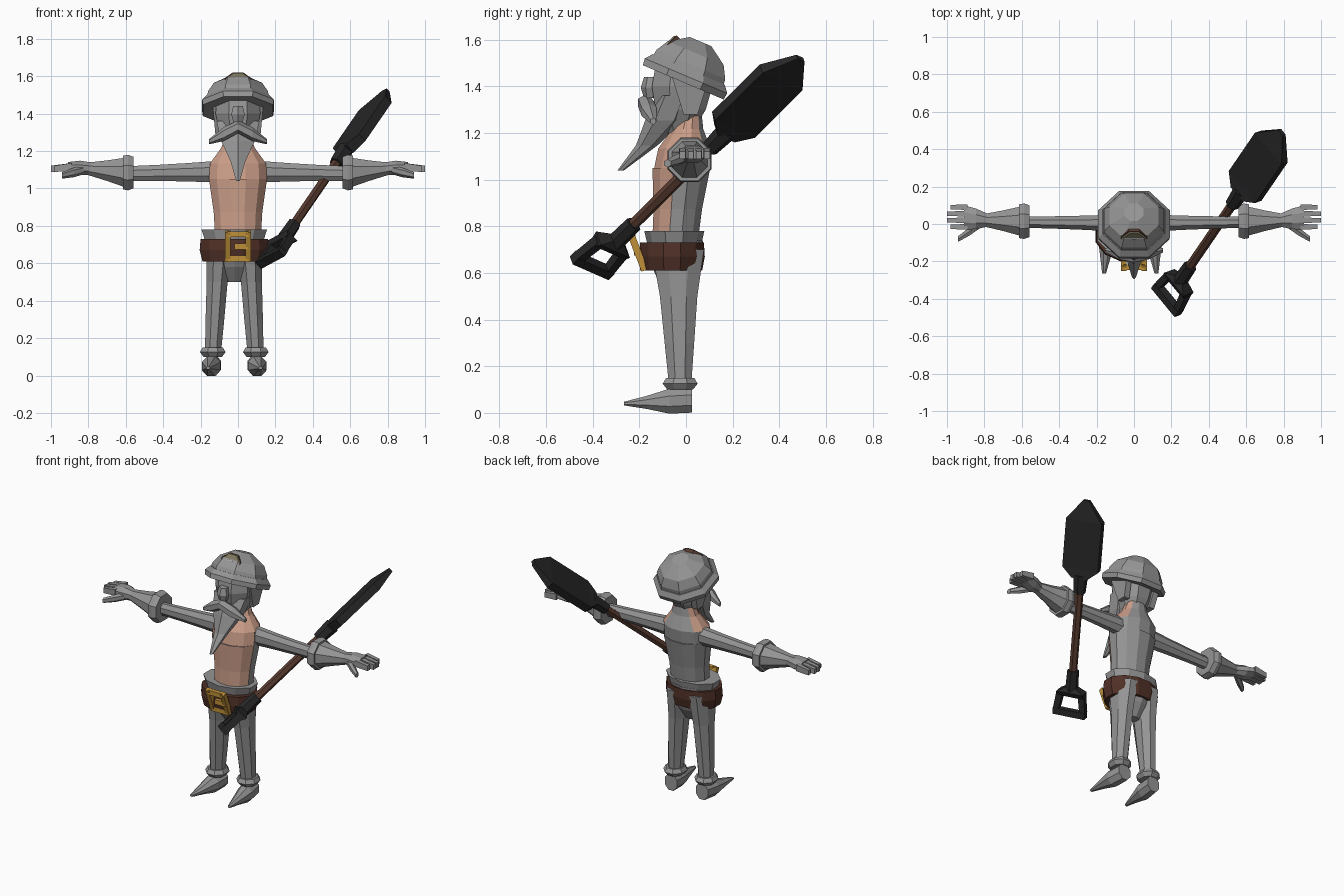
import bpy
import bmesh
import math
from mathutils import Vector

cube = bpy.data.objects.get("Cube")
if cube:
    bpy.data.objects.remove(cube)

RIGHTWARD, BACKWARD, UPWARD = Vector((1, 0, 0)), Vector((0, 1, 0)), Vector((0, 0, 1))
SIDES = {"left": 1, "right": -1}


def material(name, red, green, blue):
    mat = bpy.data.materials.new(name)
    mat.use_nodes = True
    colour = (red, green, blue, 1)
    mat.diffuse_color = colour
    mat.node_tree.nodes["Principled BSDF"].inputs["Base Color"].default_value = colour
    return mat


grey = material("stone_grey", .3, .3, .3)
skin = material("skin", .6, .34, .25)
leather = material("belt_leather", .08, .03, .02)
wood = material("shaft_wood", .1, .045, .03)
gold = material("buckle_gold", .52, .28, .04)
iron = material("dark_iron", .02, .02, .02)
lamp_rim = material("lamp_khaki", .2, .18, .11)
lens = material("lamp_lens", .38, .38, .35)


def loft(name, mat, start, end, widths, depth=1, end_depth=None, sides=8,
         axis=None, across=None, bow=0, paint=None, second=None):
    """Evenly spaced sections from start to end; depth is a ratio of the width."""
    start, end = Vector(start), Vector(end)
    axis = (axis or end - start).normalized()
    reference = BACKWARD if abs(axis.z) > .8 else UPWARD
    across = across or reference.cross(axis).normalized()
    through = axis.cross(across)
    end_depth = end_depth or depth
    corner = 1 / math.cos(math.pi / sides)
    bm = bmesh.new()
    rings = []
    for station, width in enumerate(widths):
        along = station / (len(widths) - 1)
        centre = start.lerp(end, along) + BACKWARD * bow * math.sin(math.pi * along)
        ratio = depth + (end_depth - depth) * along
        ring = []
        for i in range(sides):
            angle = math.tau * (i + .5) / sides
            offset = across * math.cos(angle) + through * ratio * math.sin(angle)
            ring.append(bm.verts.new(centre + offset * width * corner))
        rings.append(ring)
    for lower, upper in zip(rings, rings[1:]):
        for i in range(sides):
            j = (i + 1) % sides
            bm.faces.new((lower[i], lower[j], upper[j], upper[i]))
    bm.faces.new(rings[0])
    bm.faces.new(rings[-1])
    bmesh.ops.recalc_face_normals(bm, faces=bm.faces)
    if paint:
        for face in bm.faces:
            face.material_index = int(paint(face))
    mesh = bpy.data.meshes.new(name)
    bm.to_mesh(mesh)
    bm.free()
    mesh.materials.append(mat)
    if second:
        mesh.materials.append(second)
    part = bpy.data.objects.new(name, mesh)
    bpy.context.collection.objects.link(part)


# Torso: bare front and shoulder tops, grey sides and back
def is_bare(face):
    on_shoulder = face.calc_center_median().z > 1.12 and face.normal.y < .6
    return face.normal.y < -.3 or on_shoulder


loft("torso", grey, (0, -.05, .7), (0, -.02, 1.05), (.12, .13, .155), depth=.8,
     sides=12, axis=UPWARD, paint=is_bare, second=skin)
loft("shoulders", grey, (0, -.02, 1.05), (0, .02, 1.3), (.155, .15, .09, .06), depth=.75,
     sides=12, axis=UPWARD, paint=is_bare, second=skin)

# Hips, waistband and belt
hip = -.02
loft("hips", grey, (hip, -.035, .5), (hip, -.045, .74), (.04, .11, .15, .15), depth=.75,
     sides=10, axis=UPWARD)
loft("waistband", grey, (hip, -.05, .7), (hip, -.05, .78), (.15, .175), depth=.7,
     sides=10, axis=UPWARD)
loft("belt", leather, (hip, -.06, .61), (hip, -.06, .73), (.17, .185, .18), depth=.76,
     sides=12, axis=UPWARD)

# Buckle: tilted frame with a prong
tilt = Vector((0, -.36, .93))
buckle_centre = Vector((0, -.207, .69))


def buckle_bar(name, start_x, start_height, end_x, end_height):
    start, end = (buckle_centre + RIGHTWARD * x + tilt * height
                  for x, height in ((start_x, start_height), (end_x, end_height)))
    loft(name, gold, start, end, (.015, .015), sides=4)


for side, sign in SIDES.items():
    x, height = sign * .055, sign * .07
    buckle_bar("buckle_upright_" + side, x, -.085, x, .085)
    buckle_bar("buckle_rail", -.055, height, .055, height)
buckle_bar("buckle_prong", -.02, 0, .055, 0)

# Legs and boots
for side, sign in SIDES.items():
    ankle, thigh, toe = (hip + sign * reach for reach in (.115, .08, .14))
    loft(side + "_leg", grey, (ankle, -.025, .1), (thigh, -.035, .7),
         (.042, .05, .056, .07), depth=1.1, end_depth=1.6, axis=UPWARD)
    loft(side + "_boot_cuff", grey, (ankle, -.025, .1), (ankle, -.025, .15),
         (.05, .068, .055), depth=1.1)
    loft(side + "_boot", grey, (ankle, .025, .055), (toe, -.265, .04),
         (.045, .05, .03, .01), depth=1.2, end_depth=.8, axis=-BACKWARD)

# Arms, gauntlets and hands
for side, sign in SIDES.items():
    def arm_part(name, start, end, widths, **options):
        start, end = (Vector((sign * x, y, z)) for x, y, z in (start, end))
        loft(side + "_" + name, grey, start, end, widths, axis=RIGHTWARD, **options)

    arm_part("arm", (.1, .005, 1.09), (.59, .01, 1.08), (.045, .038, .033, .03), depth=1.3)
    arm_part("gauntlet_cuff", (.56, .015, 1.085), (.615, .015, 1.085), (.085, .095, .09))
    arm_part("gauntlet", (.6, .015, 1.085), (.8, .02, 1.105), (.08, .055, .034))
    arm_part("palm", (.78, .02, 1.105), (.91, .035, 1.115), (.034, .055, .065),
             end_depth=.4)
    for finger in range(4):
        y = finger * .035 - .015
        reach = 1 if finger in (1, 2) else .98
        arm_part("finger", (.89, y, 1.115), (reach, y, 1.105), (.015, .012),
                 depth=1.4, sides=4)
    arm_part("thumb", (.82, 0, 1.1), (.94, -.08, 1.07), (.02, .022, .015), sides=6)

# Head, nose, beard, moustache and side hair
loft("head", grey, (0, -.03, 1.2), (0, -.01, 1.5), (.05, .1, .12, .11), depth=1.08,
     axis=UPWARD)
loft("nose", grey, (0, -.155, 1.35), (0, -.15, 1.44), (.022, .036, .026), sides=6,
     axis=UPWARD)
loft("beard", grey, (0, -.28, 1.04), (0, -.05, 1.36), (.01, .04, .09, .115), depth=1.2,
     end_depth=.6, sides=6, axis=UPWARD, bow=.04)
for side, sign in SIDES.items():
    loft(side + "_moustache", grey, (0, -.175, 1.33), (sign * .155, -.14, 1.25),
         (.03, .032, .012), sides=6, axis=RIGHTWARD)
    loft(side + "_hair", grey, (sign * .1, .02, 1.28), (sign * .115, .02, 1.44),
         (.02, .02), depth=1.5, end_depth=4, sides=4, axis=UPWARD)


# Helmet and head lamp, each stacked along a tipped axis
def stack(name, mat, origin, axis, bottom, top, widths):
    loft(name, mat, origin + axis * bottom, origin + axis * top, widths,
         axis=axis, across=RIGHTWARD)


crown = Vector((0, .39, .92))
helmet = Vector((0, 0, 1.445))
stack("helmet_brim", grey, helmet, crown, -.03, .03, (.188, .192, .168))
stack("helmet_dome", grey, helmet, crown, 0, .16, (.168, .16, .13, .05))

aim = Vector((0, -.7, .7))
lamp = Vector((0, -.09, 1.57))
stack("lamp_body", wood, lamp, aim, -.09, 0, (.05, .068, .07))
stack("lamp_face", lamp_rim, lamp, aim, 0, .006, (.065, .06))
stack("lamp_lens", lens, lamp, aim, .005, .01, (.028, .024))

# Shovel, built along its own slanted axis
grip = Vector((.17, -.415, .62))
tip = Vector((.79, .49, 1.52))
slant = (tip - grip).normalized()
broad = Vector((-.14, .155, -.08))
broad = (broad - slant * broad.dot(slant)).normalized()


def shovel_part(name, mat, start, end, widths, shift=0, end_shift=0, **options):
    loft(name, mat, grip + slant * start + broad * shift,
         grip + slant * end + broad * end_shift, widths,
         axis=slant, across=broad, **options)


shovel_part("grip_bar", iron, 0, .04, (.105, .105), depth=.23, sides=4)
for side, sign in SIDES.items():
    shovel_part("grip_arm_" + side, iron, .03, .15, (.018, .02), sign * .088, sign * .07,
                depth=1.2, sides=4)
shovel_part("grip_yoke", iron, .13, .19, (.09, .085, .035), depth=.27, end_depth=.7, sides=4)
shovel_part("lower_socket", iron, .17, .3, (.035, .032), sides=6)
shovel_part("shaft", wood, .28, .84, (.022, .022), sides=6)
shovel_part("upper_socket", iron, .81, .93, (.033, .04), sides=6)
shovel_part("blade_shoulder", iron, .91, .97, (.05, .117), depth=.6, end_depth=.22, sides=4)
shovel_part("blade", iron, .97, 1.29, (.117, .117), depth=.22, sides=4)
shovel_part("blade_point", iron, 1.29, 1.42, (.117, .02), depth=.22, end_depth=.6, sides=4)
